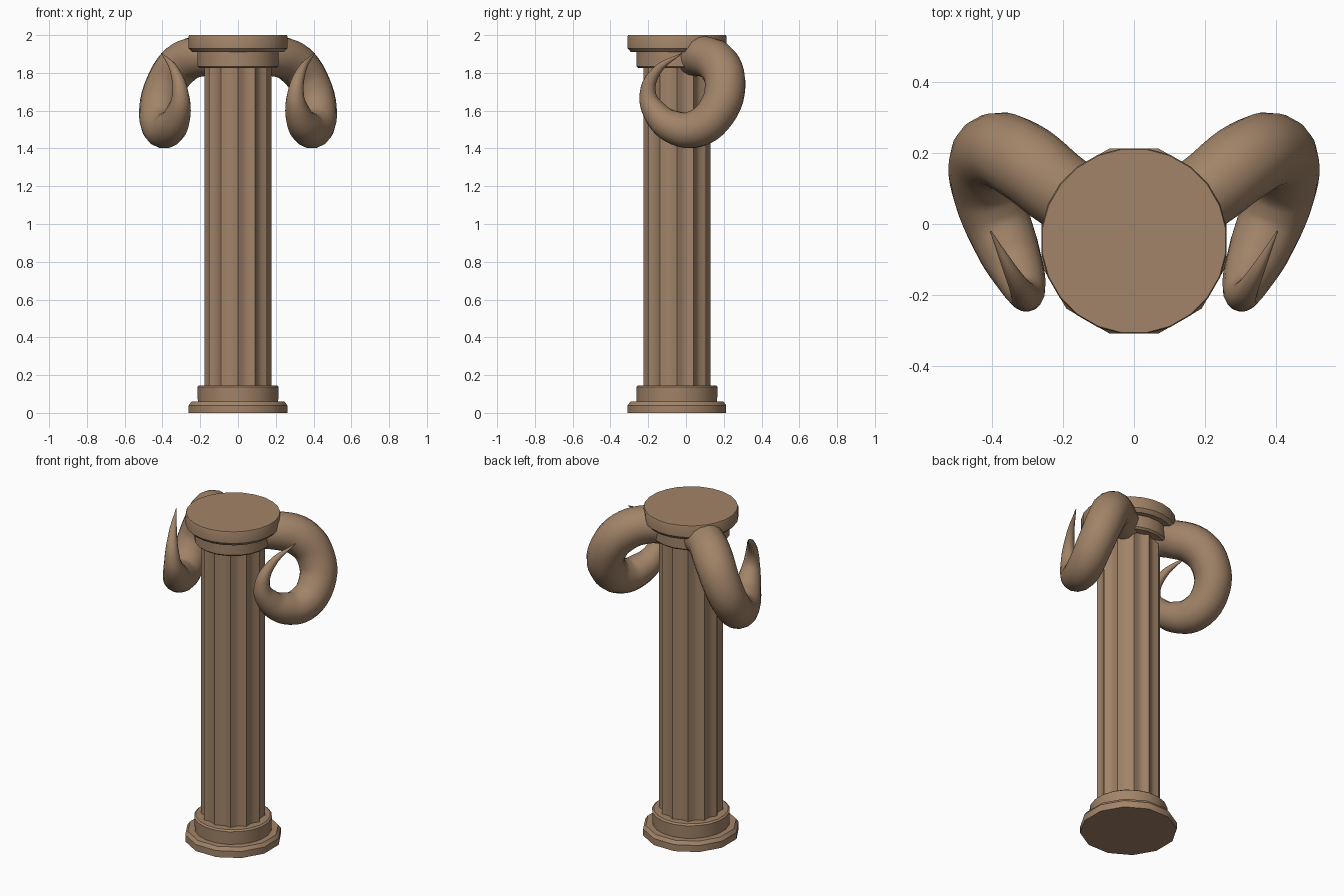
import bpy, bmesh, math

if "Cube" in bpy.data.objects:
    bpy.data.objects.remove(bpy.data.objects["Cube"])

CY = -0.048  # column axis in y

stone = bpy.data.materials.new("warm brown stone")
stone.diffuse_color = (0.36, 0.23, 0.14, 1)
stone.use_nodes = True
stone.node_tree.nodes["Principled BSDF"].inputs["Base Color"].default_value = stone.diffuse_color


def finish(obj, angle):
    obj.data.materials.clear()
    obj.data.materials.append(stone)
    bpy.ops.object.select_all(action='DESELECT')
    obj.select_set(True)
    bpy.context.view_layer.objects.active = obj
    bpy.ops.object.shade_smooth_by_angle(angle=math.radians(angle))


def stack(name, rings, angle=35):
    """Skin a list of equal-length rings of points and cap both ends."""
    bm = bmesh.new()
    loops = [[bm.verts.new(p) for p in ring] for ring in rings]
    n = len(loops[0])
    for a, b in zip(loops, loops[1:]):
        for i in range(n):
            j = (i + 1) % n
            bm.faces.new((a[i], a[j], b[j], b[i]))
    bm.faces.new(loops[0][::-1])
    bm.faces.new(loops[-1])
    mesh = bpy.data.meshes.new(name)
    bm.to_mesh(mesh)
    bm.free()
    obj = bpy.data.objects.new(name, mesh)
    bpy.context.collection.objects.link(obj)
    finish(obj, angle)


def circle(r, z, sides):
    pts = []
    for i in range(sides):
        a = 2 * math.pi * (i + 0.5) / sides
        pts.append((r * math.cos(a), CY + r * math.sin(a), z))
    return pts


def turned(name, profile, sides):
    stack(name, [circle(r, z, sides) for r, z in profile])


# Base and capital discs
turned("base_plinth", [(0.27, 0), (0.27, 0.04), (0.255, 0.06), (0.20, 0.06)], 12)
turned("base_ring", [(0.215, 0.05), (0.218, 0.138), (0.208, 0.146)], 20)
turned("capital_ring", [(0.205, 1.825), (0.216, 1.835), (0.216, 1.915)], 20)
turned("capital_slab", [(0.245, 1.91), (0.264, 1.93), (0.264, 1.993), (0.261, 2.0)], 24)

# Fluted shaft
FLUTES, STEPS = 12, 8


def fluted(z):
    pts = []
    for i in range(FLUTES * STEPS):
        a = 2 * math.pi * i / (FLUTES * STEPS)
        r = 0.178 - 0.018 * math.sin(math.pi * (i % STEPS) / STEPS)
        pts.append((r * math.cos(a), CY + r * math.sin(a), z))
    return pts


stack("fluted_shaft", [fluted(0.13), fluted(1.84)], 40)

# Curled ram horns: x, y, z, radius along the centre line
PATH = [
    (0.10, 0.03, 1.885, 0.105), (0.20, 0.09, 1.888, 0.108),
    (0.305, 0.172, 1.845, 0.112), (0.385, 0.207, 1.73, 0.108),
    (0.42, 0.16, 1.59, 0.104), (0.40, 0.05, 1.503, 0.10),
    (0.355, -0.07, 1.515, 0.088), (0.317, -0.158, 1.585, 0.068),
    (0.305, -0.202, 1.69, 0.044), (0.335, -0.156, 1.81, 0.025),
    (0.405, -0.02, 1.905, 0.002),
]
for side, name in ((1, "right_horn"), (-1, "left_horn")):
    curve = bpy.data.curves.new(name, 'CURVE')
    curve.dimensions = '3D'
    curve.bevel_depth = 1.0
    curve.bevel_resolution = 6
    curve.resolution_u = 5
    curve.use_fill_caps = True
    spline = curve.splines.new('BEZIER')
    spline.bezier_points.add(len(PATH) - 1)
    for p, (x, y, z, r) in zip(spline.bezier_points, PATH):
        p.co = (side * x, y, z)
        p.radius = r
        p.handle_left_type = p.handle_right_type = 'AUTO'
    horn = bpy.data.objects.new(name, curve)
    bpy.context.collection.objects.link(horn)
    bpy.ops.object.select_all(action='DESELECT')
    horn.select_set(True)
    bpy.context.view_layer.objects.active = horn
    bpy.ops.object.convert(target='MESH')
    finish(bpy.context.view_layer.objects.active, 50)
